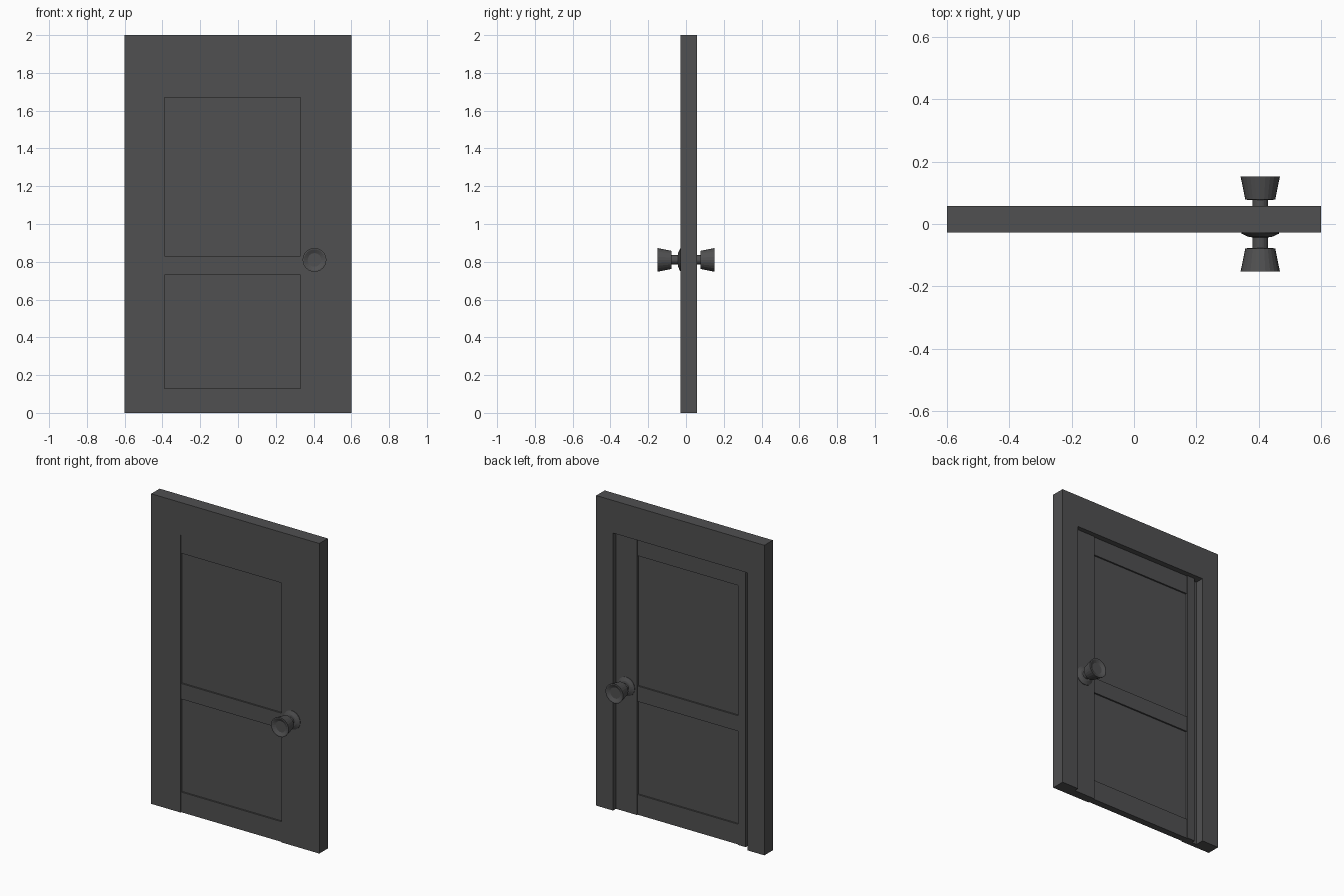
import bpy, bmesh, math

if "Cube" in bpy.data.objects:
    bpy.data.objects.remove(bpy.data.objects["Cube"])

def material(name, c):
    m = bpy.data.materials.new(name)
    m.diffuse_color = (*c, 1)
    m.use_nodes = True
    m.node_tree.nodes["Principled BSDF"].inputs["Base Color"].default_value = m.diffuse_color
    return m

PAINT = material("dark_grey", (0.08, 0.08, 0.082))

def finish(name, bm):
    bmesh.ops.recalc_face_normals(bm, faces=bm.faces)
    me = bpy.data.meshes.new(name)
    bm.to_mesh(me)
    bm.free()
    me.materials.append(PAINT)
    ob = bpy.data.objects.new(name, me)
    bpy.context.collection.objects.link(ob)
    return ob

def box(name, x0, x1, y0, y1, z0, z1):
    bm = bmesh.new()
    bmesh.ops.create_cube(bm, size=1)
    for v in bm.verts:
        v.co = (x1 if v.co.x > 0 else x0, y1 if v.co.y > 0 else y0, z1 if v.co.z > 0 else z0)
    return finish(name, bm)

def lathe(name, profile, side, cx, cz, n=24):
    # profile of (radius, distance from door centre), spun about the y axis
    bm = bmesh.new()
    rings = [[bm.verts.new((cx + r * math.cos(2 * math.pi * i / n), side * d,
                            cz + r * math.sin(2 * math.pi * i / n))) for i in range(n)]
             for r, d in profile]
    for a, b in zip(rings, rings[1:]):
        for i in range(n):
            j = (i + 1) % n
            f = bm.faces.new((a[i], a[j], b[j], b[i]))
            f.smooth = False
    bm.faces.new(rings[0])
    bm.faces.new(rings[-1])
    return finish(name, bm)

F, B = -0.028, 0.058          # frame front and back
D = 0.028                     # door half thickness
IN, TOP = 0.48, 1.79          # frame opening
PL, PR = -0.39, 0.33          # panel edges

# surrounding frame, one arch-shaped solid
bm = bmesh.new()
outline = [(-0.6, 0), (-0.6, 2), (0.6, 2), (0.6, 0), (IN, 0), (IN, TOP), (-IN, TOP), (-IN, 0)]
face = bm.faces.new([bm.verts.new((x, F, z)) for x, z in outline])
ext = bmesh.ops.extrude_face_region(bm, geom=[face])
for g in ext["geom"]:
    if isinstance(g, bmesh.types.BMVert):
        g.co.y = B
finish("door_frame", bm)

# door stiles, with a narrow groove on the hinge side at the back
box("hinge_strip", -IN, -0.445, -D, 0.002, 0, TOP)
box("hinge_stile", -0.445, PL, -D, D, 0, TOP)
box("latch_stile", PR, IN, -D, D, 0, TOP)

# rails
R = D - 0.006
for name, z0, z1 in (("bottom_rail", 0, 0.13), ("lock_rail", 0.73, 0.83), ("top_rail", 1.67, TOP)):
    box(name, PL, PR, -R, R, z0, z1)

# recessed panels
P = D - 0.016
for name, z0, z1 in (("lower_panel", 0.13, 0.73), ("upper_panel", 0.83, 1.67)):
    box(name, PL, PR, -P, P, z0, z1)

# knobs with rose, spindle and dished end on both sides
profile = [(0.06, 0.024), (0.06, 0.031), (0.038, 0.041), (0.025, 0.043), (0.025, 0.077),
           (0.048, 0.078), (0.063, 0.152), (0.056, 0.152), (0.036, 0.142), (0.03, 0.142)]
for side, name in ((-1, "front_knob"), (1, "back_knob")):
    lathe(name, profile, side, 0.405, 0.81)
